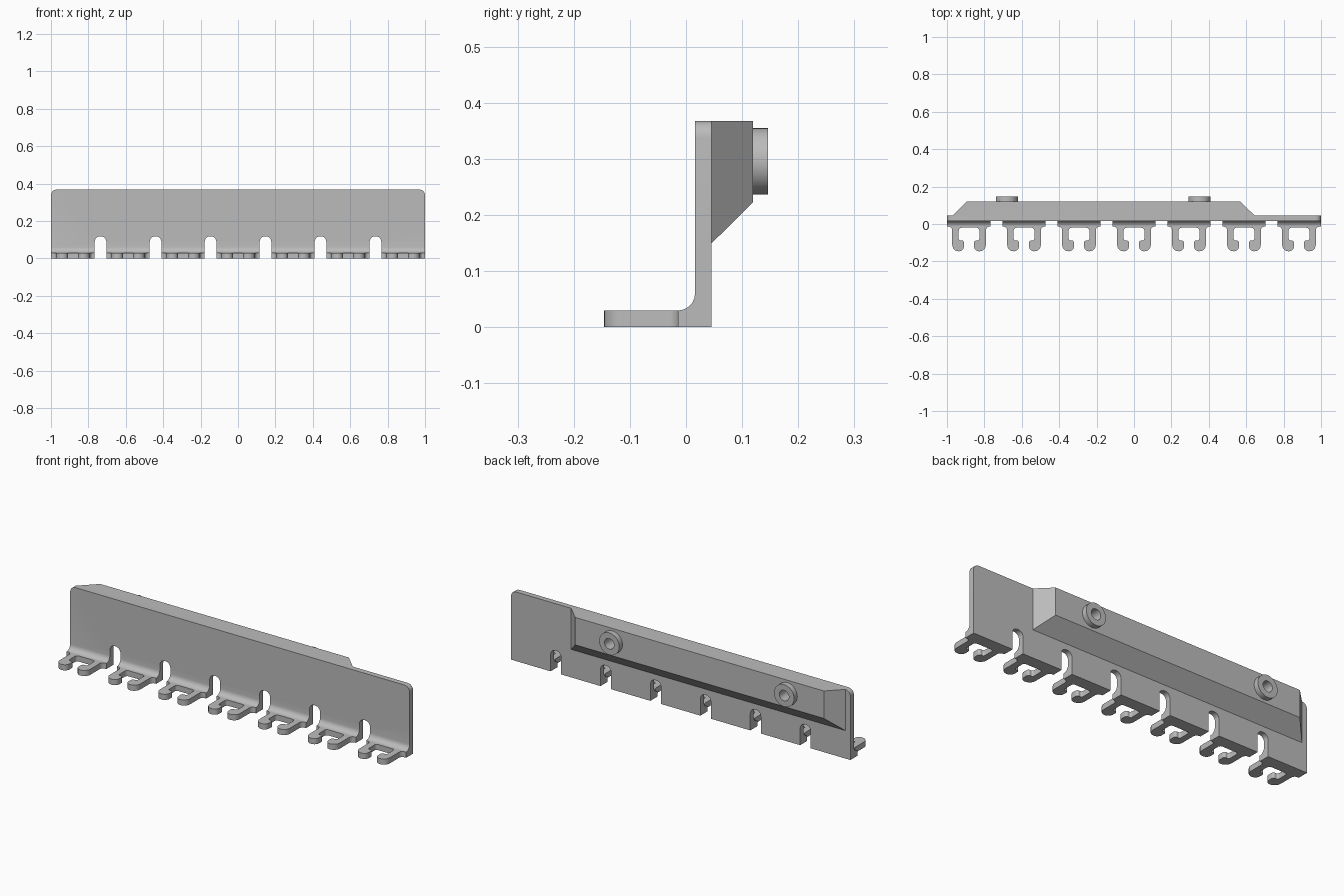
import bpy
import bmesh
import math
from mathutils import Vector

if "Cube" in bpy.data.objects:
    bpy.data.objects.remove(bpy.data.objects["Cube"])

grey = bpy.data.materials.new("plain grey")
grey.diffuse_color = (0.5, 0.5, 0.5, 1)
grey.use_nodes = True
grey.node_tree.nodes["Principled BSDF"].inputs["Base Color"].default_value = grey.diffuse_color


def rounded(corners, steps=6):
    """Outline from (x, y, radius) corners, with each corner rounded."""
    out = []
    n = len(corners)
    for i, (x, y, r) in enumerate(corners):
        p = Vector((x, y))
        if r == 0:
            out.append(p)
            continue
        a = (Vector(corners[i - 1][:2]) - p).normalized()
        b = (Vector(corners[(i + 1) % n][:2]) - p).normalized()
        half = a.angle(b) / 2
        c = p + (a + b).normalized() * (r / math.sin(half))
        t = r / math.tan(half)
        v0, v1 = p + a * t - c, p + b * t - c
        turn = v0.angle(v1)
        for k in range(steps + 1):
            f = k / steps
            out.append(c + (v0 * math.sin((1 - f) * turn) + v1 * math.sin(f * turn)) / math.sin(turn))
    return out


def make(name, bm):
    bmesh.ops.recalc_face_normals(bm, faces=bm.faces)
    me = bpy.data.meshes.new(name)
    bm.to_mesh(me)
    bm.free()
    me.materials.append(grey)
    ob = bpy.data.objects.new(name, me)
    bpy.context.collection.objects.link(ob)
    return ob


def prism(name, outline, place, lo, hi):
    """Extrude an outline from lo to hi; place(u, v, w) gives the 3D point."""
    bm = bmesh.new()
    ends = [[bm.verts.new(place(u, v, w)) for u, v in outline] for w in (lo, hi)]
    n = len(outline)
    for e in ends:
        bm.faces.new(e)
    for i in range(n):
        j = (i + 1) % n
        bm.faces.new((ends[0][i], ends[0][j], ends[1][j], ends[1][i]))
    return make(name, bm)


def along_x(u, v, w): return (w, u, v)
def along_y(u, v, w): return (u, w, v)
def along_z(u, v, w): return (u, v, w)


def boolean(ob, cutter, operation):
    m = ob.modifiers.new(operation.lower(), 'BOOLEAN')
    m.operation = operation
    m.solver = 'EXACT'
    m.object = cutter
    bpy.context.view_layer.objects.active = ob
    bpy.ops.object.modifier_apply(modifier=m.name)
    bpy.data.objects.remove(cutter)


def smooth(ob):
    bpy.ops.object.select_all(action='DESELECT')
    ob.select_set(True)
    bpy.context.view_layer.objects.active = ob
    bpy.ops.object.shade_smooth_by_angle(angle=math.radians(30))


def circle(x, z, r, n=32):
    return [(x + r * math.cos(math.tau * k / n), z + r * math.sin(math.tau * k / n)) for k in range(n)]


PITCH = 0.294

# back plate with a filleted foot
plate = prism("back_plate", rounded([(-0.014, 0, 0), (0.045, 0, 0), (0.045, 0.368, 0),
              (0.016, 0.368, 0), (0.016, 0.03, 0.03), (-0.014, 0.03, 0)]), along_x, -1, 1)
# round the two upper corners
boolean(plate, prism("corner_trim", rounded([(-1, -0.1, 0), (1, -0.1, 0), (1, 0.368, 0.03),
        (-1, 0.368, 0.03)]), along_y, -0.2, 0.2), 'INTERSECT')
# round-topped slots between the hook pairs
for i in range(6):
    x = (i - 2.5) * PITCH
    boolean(plate, prism("slot_cutter", rounded([(x - 0.031, -0.1, 0), (x + 0.031, -0.1, 0),
            (x + 0.031, 0.118, 0.028), (x - 0.031, 0.118, 0.028)]), along_y, -0.2, 0.2), 'DIFFERENCE')
smooth(plate)

# pairs of inward curling hooks
half = [(0.112, -0.014, 0), (0.09, -0.014, 0.02), (0.09, -0.146, 0.035), (0.027, -0.146, 0.027),
        (0.027, -0.083, 0.012), (0.055, -0.093, 0.01), (0.055, -0.02, 0.014)]
hook = half + [(-x, y, r) for x, y, r in reversed(half)]
for i in range(7):
    cx = (i - 3) * PITCH
    smooth(prism(f"hook_pair_{i + 1}", rounded([(x + cx, y, r) for x, y, r in hook]),
                 along_z, 0, 0.03))

# rear block, sloped underneath and at both ends
bm = bmesh.new()
rings = []
for y, x0, x1, z0 in ((0.045, -0.97, 0.645, 0.149), (0.119, -0.895, 0.57, 0.222)):
    rings.append([bm.verts.new((x, y, z)) for x, z in ((x0, z0), (x1, z0), (x1, 0.368), (x0, 0.368))])
for r in rings:
    bm.faces.new(r)
for i in range(4):
    j = (i + 1) % 4
    bm.faces.new((rings[0][i], rings[0][j], rings[1][j], rings[1][i]))
block = make("rear_block", bm)

# round bosses with blind holes
for n, x in enumerate((-0.68, 0.35)):
    boss = prism(f"boss_{n + 1}", circle(x, 0.296, 0.059), along_y, 0.119, 0.146)
    for ob in (block, boss):
        boolean(ob, prism("hole_cutter", circle(x, 0.296, 0.028), along_y, 0.07, 0.2), 'DIFFERENCE')
    smooth(boss)
smooth(block)
